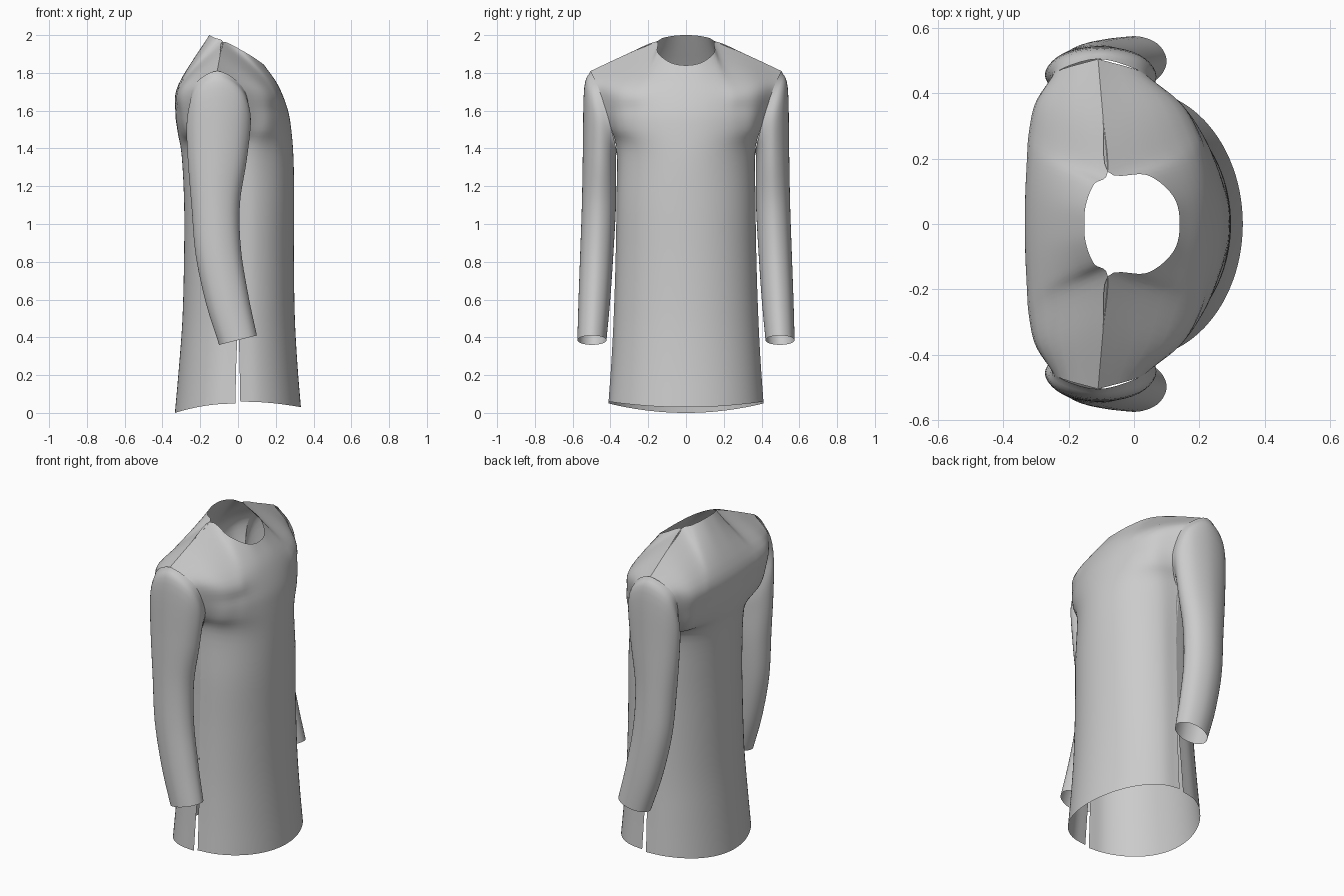
import bpy, math
from mathutils import Vector as V

if "Cube" in bpy.data.objects:
    bpy.data.objects.remove(bpy.data.objects["Cube"])

SUB = 5


def spline(pts, closed=False):
    """Smooth curve passing through every control point."""
    n = len(pts)
    if closed:
        get = lambda i: pts[i % n]
    else:
        ext = [2 * pts[0] - pts[1]] + pts + [2 * pts[-1] - pts[-2]]
        get = lambda i: ext[i + 1]
    out = []
    for i in range(n if closed else n - 1):
        a, b, c, d = (get(i + k) for k in (-1, 0, 1, 2))
        for s in range(SUB):
            t = s / SUB
            out.append(0.5 * (2 * b + (c - a) * t + (2 * a - 5 * b + 4 * c - d) * t * t
                              + (3 * b - a - 3 * c + d) * t ** 3))
    if not closed:
        out.append(pts[-1].copy())
    return out


def surface(name, rows, closed, axis):
    """Smooth sheet through rows of control points, facing away from axis(z)."""
    rows = [spline(r, closed) for r in rows]
    cols = [spline(list(c)) for c in zip(*rows)]
    n, m = len(cols), len(cols[0])
    verts = [p for c in cols for p in c]
    faces = []
    for i in range(n if closed else n - 1):
        for j in range(m - 1):
            k = (i + 1) % n
            faces.append((i * m + j, k * m + j, k * m + j + 1, i * m + j + 1))
    me = bpy.data.meshes.new(name)
    me.from_pydata(verts, [], faces)
    if sum(p.normal.dot(p.center - axis(p.center)) for p in me.polygons) < 0:
        me.flip_normals()
    me.shade_smooth()
    ob = bpy.data.objects.new(name, me)
    bpy.context.collection.objects.link(ob)
    return ob


LOW = [math.sin(math.radians(18 * k)) for k in range(6)]
TOP = [0, .16, .33, .45, .72, 1]


def panel(name, rows, neck, power):
    """Rows: centre x, centre z, edge x, edge y, edge z, blend to neckline columns."""
    grid = []
    for cx, cz, ex, ey, ez, b in rows:
        half = []
        for lo, hi in zip(LOW, TOP):
            f = lo + (hi - lo) * b
            bulge = max(0, 1 - f * f) ** (.5 + (power - .5) * b)
            half.append(V((ex + (cx - ex) * bulge, ey * f, cz + (ez - cz) * f * f)))
        grid.append(half)
    grid.append([V(p) for p in neck + SHOULDER])
    full = [[V((p.x, -p.y, p.z)) for p in h[:0:-1]] + h for h in grid]
    return surface(name, full, False, lambda c: V((-.02, 0, min(c.z, 1.5))))


# shared seams: shoulder line from neck to sleeve head, and armhole edges
SHOULDER = [(-.08, .16, 1.965), (-.095, .33, 1.892), (-.11, .505, 1.81)]
PIT = (-.02, .367, 1.39)
ARM_F = [(.05, .395, 1.5), (.06, .423, 1.6), (.02, .467, 1.73)]
ARM_B = [(-.19, .388, 1.45), (-.245, .425, 1.58), (-.235, .467, 1.73)]

# front and back panels, with small side slits at the hem
panel("front_panel", [
    (.333, .03, .012, .41, .06, 0), (.315, .25, .008, .395, .27, 0),
    (.301, .5, .002, .383, .5, 0), (.296, .8, 0, .373, .8, 0),
    (.297, 1.1, 0, .368, 1.1, 0), (.294, 1.34, *PIT, .1),
    (.282, 1.5, *ARM_F[0], .25), (.262, 1.61, *ARM_F[1], .45),
    (.212, 1.735, *ARM_F[2], .7)],
    [(.14, 0, 1.84), (.12, .085, 1.856), (.04, .15, 1.908)], .8)
panel("back_panel", [
    (-.334, 0, -.014, .41, .05, 0), (-.312, .25, -.009, .395, .27, 0),
    (-.294, .5, 0, .383, .5, 0), (-.286, .8, 0, .373, .8, 0),
    (-.285, 1.1, 0, .368, 1.1, 0), (-.298, 1.36, *PIT, .1),
    (-.32, 1.49, *ARM_B[0], .25), (-.332, 1.6, *ARM_B[1], .45),
    (-.315, 1.74, *ARM_B[2], .7)],
    [(-.152, 0, 2.0), (-.147, .06, 1.997), (-.122, .122, 1.985)], .5)

# sleeves: armhole loop, then bent tube rings (centre, outward half-axis y/z, front half-axis x/z)
RINGS = [(-.102, .455, 1.53, .084, .19, .17, 0), (-.11, .458, 1.33, .088, .06, .155, 0),
         (-.118, .461, 1.1, .09, .01, .128, .005), (-.104, .472, .85, .088, 0, .12, .015),
         (-.057, .485, .6, .084, 0, .112, .022), (0, .498, .385, .077, 0, .1, .025)]


def sleeve(name, side):
    rows = [[SHOULDER[-1]] + ARM_F[::-1] + [PIT] + ARM_B]
    for x, y, z, ay, az, bx, bz in RINGS:
        ring = []
        for k in range(8):
            c, s = math.cos(k * math.pi / 4), math.sin(k * math.pi / 4)
            ring.append((x + bx * s, y + ay * c, z + az * c + bz * s))
        rows.append(ring)
    rows = [[V((p[0], side * p[1], p[2])) for p in r] for r in rows]
    surface(name, rows, True, lambda c: V((-.1 + max(0, .8 - c.z) * .24, side * .46, c.z)))


sleeve("sleeve_left", 1)
sleeve("sleeve_right", -1)
